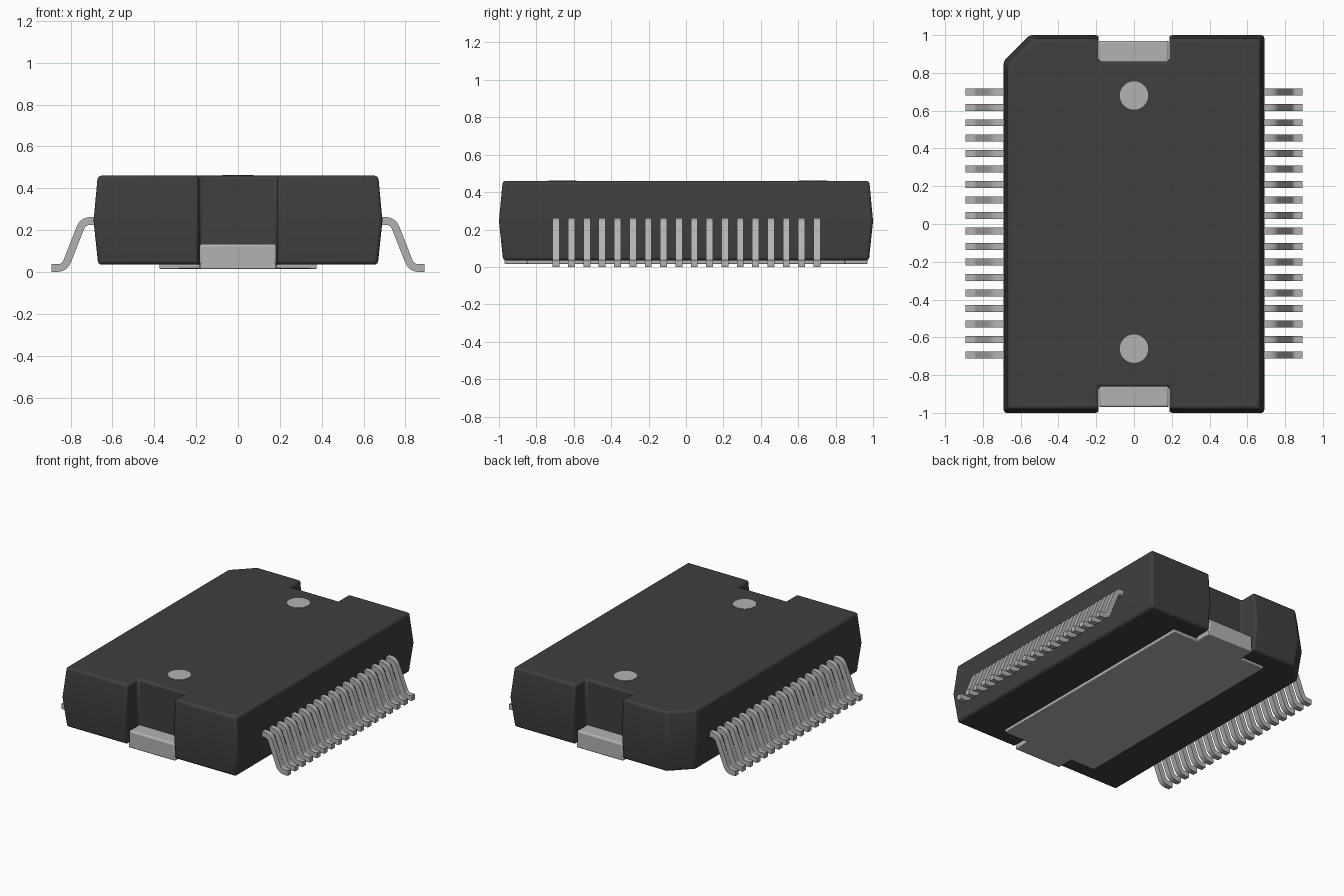
import bpy, bmesh, math
from mathutils import Vector

if "Cube" in bpy.data.objects:
    bpy.data.objects.remove(bpy.data.objects["Cube"])


def material(name, rgb, rough):
    m = bpy.data.materials.new(name)
    m.use_nodes = True
    m.diffuse_color = (*rgb, 1)
    bsdf = m.node_tree.nodes["Principled BSDF"]
    bsdf.inputs["Base Color"].default_value = (*rgb, 1)
    bsdf.inputs["Roughness"].default_value = rough
    return m


DARK = material("charcoal plastic", (0.05, 0.05, 0.05), 0.6)
METAL = material("light grey metal", (0.45, 0.45, 0.45), 0.5)


def loft(name, rings, mat):
    """Closed solid through rings of equal point count."""
    bm = bmesh.new()
    loops = [[bm.verts.new(p) for p in ring] for ring in rings]
    n = len(loops[0])
    for a, b in zip(loops, loops[1:]):
        for i in range(n):
            j = (i + 1) % n
            bm.faces.new((a[i], a[j], b[j], b[i]))
    bm.faces.new(loops[0][::-1])
    bm.faces.new(loops[-1])
    bmesh.ops.recalc_face_normals(bm, faces=bm.faces[:])
    me = bpy.data.meshes.new(name)
    bm.to_mesh(me)
    bm.free()
    me.materials.append(mat)
    ob = bpy.data.objects.new(name, me)
    bpy.context.collection.objects.link(ob)
    return ob


def bevel(ob, width, segments=3, angle=30):
    m = ob.modifiers.new("bevel", 'BEVEL')
    m.width = width
    m.segments = segments
    m.limit_method = 'ANGLE'
    m.angle_limit = math.radians(angle)


def smooth(ob, angle=30):
    bpy.ops.object.select_all(action='DESELECT')
    ob.select_set(True)
    bpy.context.view_layer.objects.active = ob
    bpy.ops.object.shade_smooth_by_angle(angle=math.radians(angle))


# Moulded body: notched outline with one chamfered corner, widest at mid height
def outline(hx, hy, z):
    n, d, c = 0.187, 0.86, 0.137
    pts = [(-hx, -hy), (-n, -hy), (-n, -d), (n, -d), (n, -hy), (hx, -hy),
           (hx, hy), (n, hy), (n, d), (-n, d), (-n, hy),
           (-hx + c, hy), (-hx, hy - c)]
    return [(x, y, z) for x, y in pts]


body = loft("body", [outline(0.668, 0.978, 0.035),
                     outline(0.69, 1.0, 0.245),
                     outline(0.67, 0.98, 0.46)], DARK)
bevel(body, 0.016)
smooth(body, 25)

# Heat spreader plate exposed underneath, with narrow ends
W, L, T, E = 0.375, 0.85, 0.183, 0.97
cross = [(-W, -L), (-T, -L), (-T, -E), (T, -E), (T, -L), (W, -L),
         (W, L), (T, L), (T, E), (-T, E), (-T, L), (-W, L)]
spreader = loft("heat_spreader", [[(x, y, z) for x, y in cross]
                                  for z in (0.015, 0.045)], METAL)
bevel(spreader, 0.005, 2)
smooth(spreader)

# Raised metal tabs filling the bottom of each end notch
for name, s in (("front_tab", -1), ("back_tab", 1)):
    rings = [[(x, s * y, z) for x, y in ((-T, 0.84), (T, 0.84), (T, E), (-T, E))]
             for z in (0.016, 0.135)]
    tab = loft(name, rings, METAL)
    bevel(tab, 0.012)
    smooth(tab)

# Round marks on the top face
for name, y in (("front_mark", -0.66), ("back_mark", 0.68)):
    bpy.ops.mesh.primitive_cylinder_add(vertices=48, radius=0.075, depth=0.008,
                                        location=(0, y, 0.4585))
    mark = bpy.context.object
    mark.name = name
    mark.data.materials.append(METAL)


# Bent leads
def rounded_path(pts, r, steps=6):
    """Replace each inner corner by a quadratic bend starting r away from it."""
    pts = [Vector(p) for p in pts]
    out = [pts[0]]
    for a, b, c in zip(pts, pts[1:], pts[2:]):
        p, q = b + (a - b).normalized() * r, b + (c - b).normalized() * r
        for i in range(steps + 1):
            t = i / steps
            out.append(p * (1 - t) ** 2 + b * 2 * t * (1 - t) + q * t ** 2)
    return out + [pts[-1]]


def ribbon(path, half):
    """Closed outline of a strip following the path."""
    up, low = [], []
    for i, p in enumerate(path):
        d = (path[min(i + 1, len(path) - 1)] - path[max(i - 1, 0)]).normalized()
        nrm = Vector((-d.y, d.x)) * half
        up.append(p + nrm)
        low.append(p - nrm)
    return up + low[::-1]


path = rounded_path([(0.65, 0.244), (0.74, 0.244), (0.829, 0.019), (0.892, 0.019)], 0.036)
section = ribbon(path, 0.0185)
COUNT, PITCH, HALF = 18, 0.082, 0.0185
start = -PITCH * (COUNT - 1) / 2 + 0.003
leads = loft("leads", [[(p.x, start + o, p.y) for p in section]
                       for o in (-HALF, HALF)], METAL)
arr = leads.modifiers.new("row", 'ARRAY')
arr.count = COUNT
arr.use_relative_offset = False
arr.use_constant_offset = True
arr.constant_offset_displace = (0, PITCH, 0)
mir = leads.modifiers.new("both_sides", 'MIRROR')
mir.use_axis = (True, False, False)
smooth(leads)
